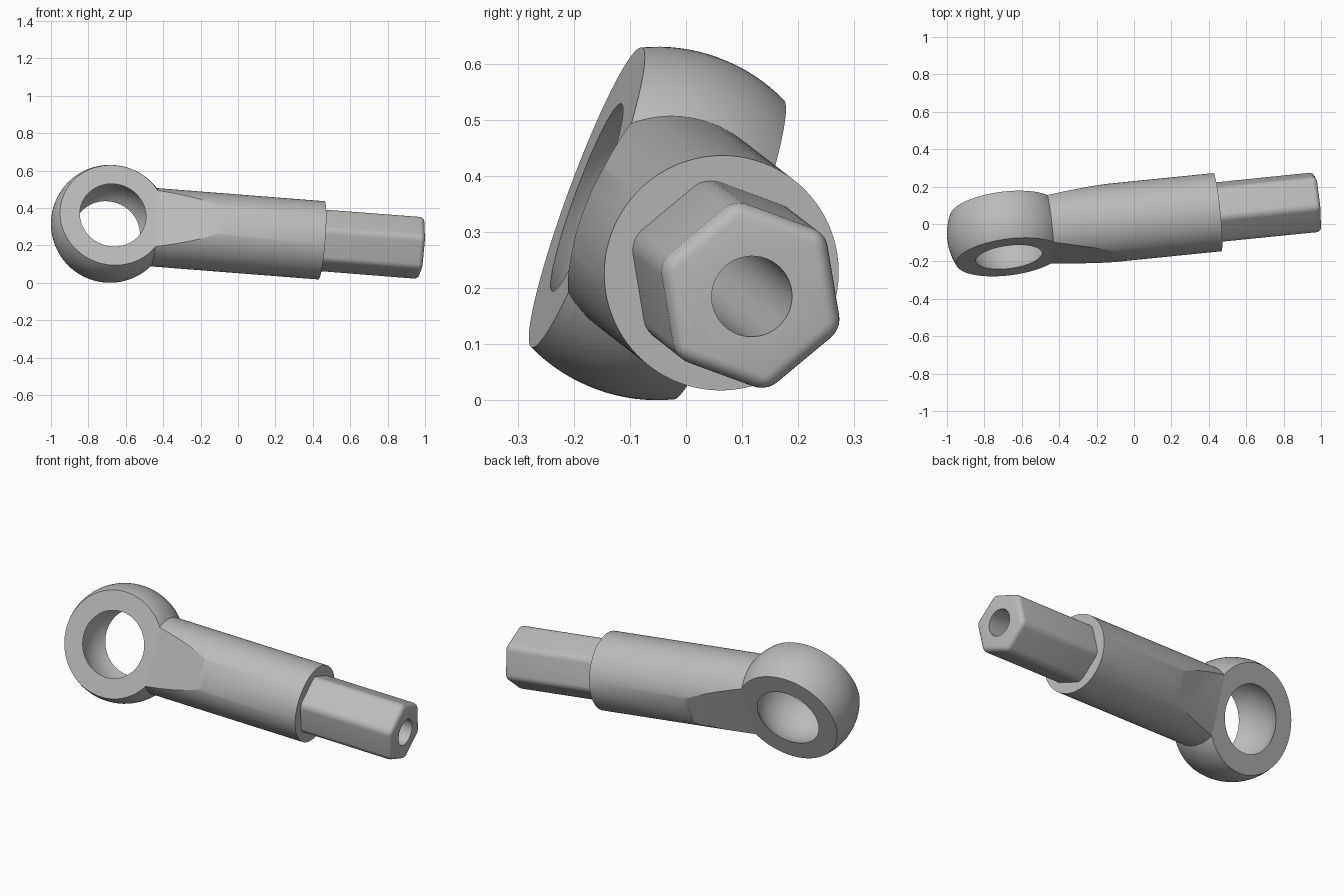
import bpy, bmesh, math
from mathutils import Matrix, Vector

cube = bpy.data.objects.get("Cube")
if cube:
    bpy.data.objects.remove(cube, do_unlink=True)

# Local frame: x along the rod, y through the eye, origin at the eye centre
axis = Vector((1, 0.101, -0.078)).normalized()
eye = Vector((-0.12, 0.93, -0.342))
eye = (eye - axis * eye.dot(axis)).normalized()
side = axis.cross(eye)
POSE = Matrix((axis, eye, side)).transposed().to_4x4()
POSE.translation = (-0.685, -0.051, 0.315)

BALL, SOCKET_RIM, HALF = 0.315, 0.178, 0.135
ROD_START, ROD_END, TIP = 0.222, 1.14, 1.681

grey = bpy.data.materials.new("plain grey")
grey.use_nodes = True
grey.diffuse_color = (0.5, 0.5, 0.5, 1)
grey.node_tree.nodes["Principled BSDF"].inputs["Base Color"].default_value = (0.5, 0.5, 0.5, 1)


def add_object(name, bm):
    bmesh.ops.recalc_face_normals(bm, faces=bm.faces)
    mesh = bpy.data.meshes.new(name)
    bm.to_mesh(mesh)
    bm.free()
    mesh.materials.append(grey)
    obj = bpy.data.objects.new(name, mesh)
    bpy.context.collection.objects.link(obj)
    return obj


def x_cylinder(x0, x1, radius, sides):
    bm = bmesh.new()
    place = Matrix.Translation(((x0 + x1) / 2, 0, 0)) @ Matrix.Rotation(math.pi / 2, 4, 'Y')
    bmesh.ops.create_cone(bm, cap_ends=True, segments=sides, radius1=radius,
                          radius2=radius, depth=x1 - x0, matrix=place)
    return bm


def select_only(obj):
    bpy.ops.object.select_all(action='DESELECT')
    obj.select_set(True)
    bpy.context.view_layer.objects.active = obj


def combine(obj, tool, operation):
    mod = obj.modifiers.new(operation.lower(), 'BOOLEAN')
    mod.object, mod.operation, mod.solver = tool, operation, 'EXACT'
    select_only(obj)
    bpy.ops.object.modifier_apply(modifier=mod.name)
    bpy.data.objects.remove(tool, do_unlink=True)


def finish(obj):
    obj.matrix_world = POSE
    select_only(obj)
    bpy.ops.object.shade_smooth_by_angle(angle=math.radians(25))


# Eye ring: truncated ball with a spherical socket, turned around local y
def arc(radius, steps=16):
    limit = math.asin(HALF / radius)
    angles = [limit * (2 * i / steps - 1) for i in range(steps + 1)]
    return [(radius * math.cos(a), radius * math.sin(a), 0) for a in angles]


bm = bmesh.new()
profile = arc(BALL) + arc(math.hypot(SOCKET_RIM, HALF))[::-1]
verts = [bm.verts.new(p) for p in profile]
edges = [bm.edges.new((v, verts[i - 1])) for i, v in enumerate(verts)]
bmesh.ops.spin(bm, geom=verts + edges, cent=(0, 0, 0), axis=(0, 1, 0),
               angle=2 * math.pi, steps=96, use_merge=True)
bmesh.ops.remove_doubles(bm, verts=bm.verts, dist=0.0001)
finish(add_object("eye_ring", bm))

# Round rod, flattened by a taper where it meets the eye
rod = add_object("rod", x_cylinder(ROD_START, ROD_END, 0.21, 96))
taper = [(ROD_START - 0.1, 0.134), (0.23, 0.135), (0.55, 0.192), (0.58, 0.198),
         (0.61, 0.205), (0.66, 0.214), (1.3, 0.3)]
outline = taper + [(x, -y) for x, y in reversed(taper)]
bm = bmesh.new()
face = bm.faces.new([bm.verts.new((x, y, -0.4)) for x, y in outline])
top = bmesh.ops.extrude_face_region(bm, geom=[face])
bmesh.ops.translate(bm, vec=(0, 0, 0.8),
                    verts=[g for g in top["geom"] if isinstance(g, bmesh.types.BMVert)])
combine(rod, add_object("taper_cutter", bm), 'INTERSECT')

# Hexagonal end with rounded edges, a corner pointing along local y
bm = x_cylinder(ROD_END - 0.06, TIP, 0.174, 6)
if not any(abs(v.co.z) < 0.001 for v in bm.verts):
    bmesh.ops.rotate(bm, verts=bm.verts, matrix=Matrix.Rotation(math.pi / 6, 3, 'X'))
rounded = [e for e in bm.edges if max(v.co.x for v in e.verts) > ROD_END]
bmesh.ops.bevel(bm, geom=rounded, offset=0.026, segments=5, profile=0.5, affect='EDGES')
combine(rod, add_object("hex_end", bm), 'UNION')

# Deep bore along the rod
combine(rod, add_object("bore_cutter", x_cylinder(0.46, TIP + 0.1, 0.072, 48)), 'DIFFERENCE')
finish(rod)
